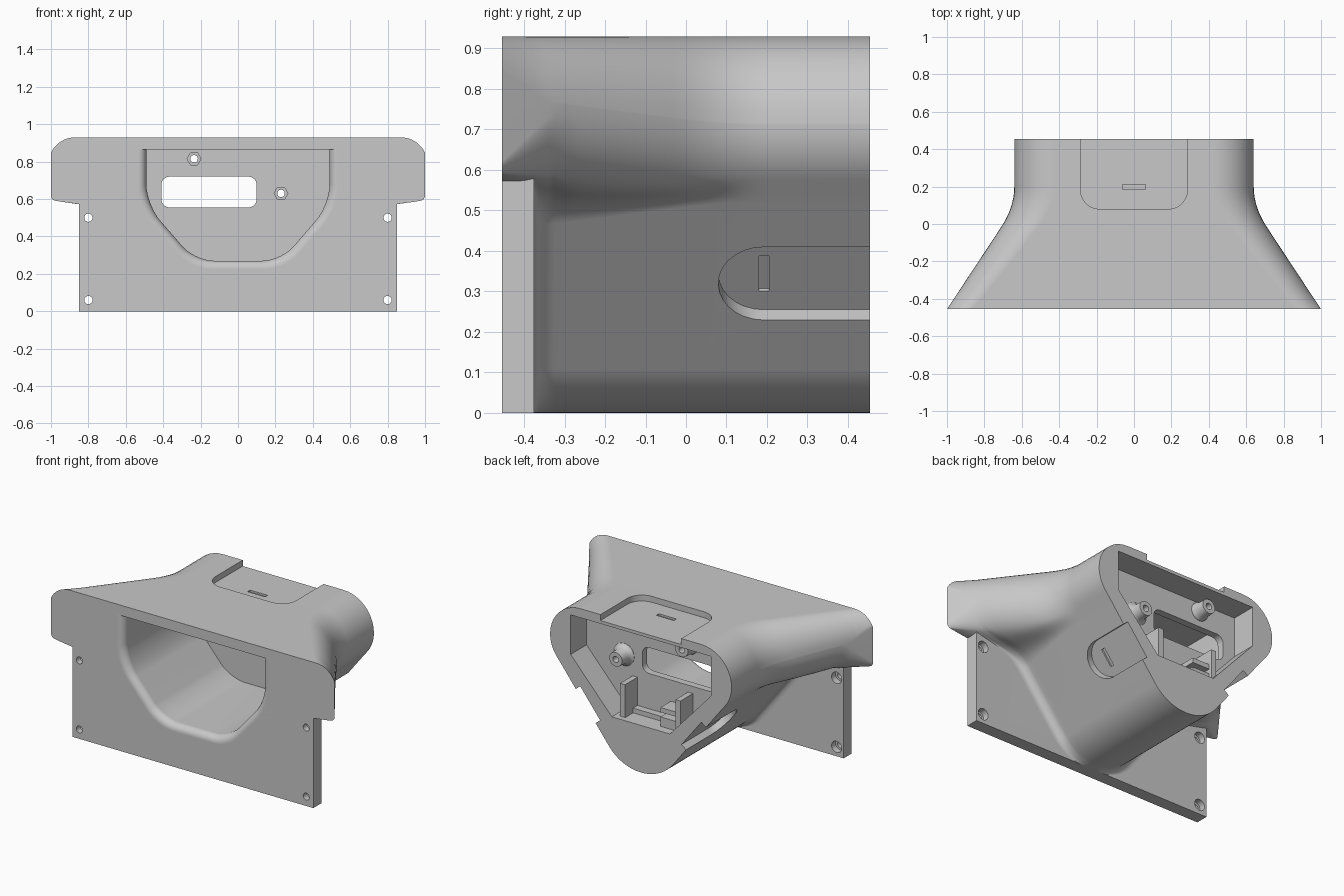
import bpy, bmesh
from math import sin, cos, pi, radians, sqrt
from mathutils import Vector

cube = bpy.data.objects.get("Cube")
if cube:
    bpy.data.objects.remove(cube, do_unlink=True)

grey = bpy.data.materials.new("plain_grey")
grey.use_nodes = True
grey.diffuse_color = (0.58, 0.58, 0.58, 1)
grey.node_tree.nodes["Principled BSDF"].inputs["Base Color"].default_value = (0.58, 0.58, 0.58, 1)


def loft(name, rings):
    """Closed solid through a list of equal-length point rings."""
    bm = bmesh.new()
    loops = [[bm.verts.new(p) for p in ring] for ring in rings]
    n = len(loops[0])
    for a, b in zip(loops, loops[1:]):
        for i in range(n):
            j = (i + 1) % n
            bm.faces.new((a[i], a[j], b[j], b[i]))
    bm.faces.new(loops[0])
    bm.faces.new(loops[-1][::-1])
    bmesh.ops.recalc_face_normals(bm, faces=bm.faces)
    mesh = bpy.data.meshes.new(name)
    bm.to_mesh(mesh)
    bm.free()
    mesh.materials.append(grey)
    obj = bpy.data.objects.new(name, mesh)
    bpy.context.collection.objects.link(obj)
    return obj


def combine(target, tool, operation):
    """Apply a boolean and drop the tool object."""
    mod = target.modifiers.new("join", 'BOOLEAN')
    mod.solver = 'EXACT'
    mod.operation = operation
    mod.object = tool
    dg = bpy.context.evaluated_depsgraph_get()
    mesh = bpy.data.meshes.new_from_object(target.evaluated_get(dg))
    target.modifiers.clear()
    target.data = mesh
    bpy.data.objects.remove(tool, do_unlink=True)


def mirrored(half):
    return half + [(-x, z) for x, z in reversed(half)]


def at_y(outline, y):
    return [(x, y, z) for x, z in outline]


def prism(name, outline, y0, y1):
    return loft(name, [at_y(outline, y0), at_y(outline, y1)])


def disc(cx, cz, r, n=24):
    return [(cx + r * cos(2 * pi * i / n), cz + r * sin(2 * pi * i / n)) for i in range(n)]


def rect(x0, x1, z0, z1):
    return [(x0, z0), (x1, z0), (x1, z1), (x0, z1)]


def bezier(a, b, c, d, steps):
    ts = [k / steps for k in range(steps + 1)]
    return [tuple(a * (1 - t)**3 + b * 3 * t * (1 - t)**2 + c * 3 * t * t * (1 - t) + d * t**3) for t in ts]


def rounded(points, radii):
    """Round polygon corners by a trim length per corner."""
    out = []
    for i, (p, r) in enumerate(zip(points, radii)):
        p = Vector(p)
        if r == 0:
            out.append(tuple(p))
            continue
        a = p + (Vector(points[i - 1]) - p).normalized() * r
        b = p + (Vector(points[(i + 1) % len(points)]) - p).normalized() * r
        out += bezier(a, a.lerp(p, 0.55), b.lerp(p, 0.55), b, 7)
    return out


def mix(a, b, t):
    return a + (b - a) * t


def arc(cx, cz, r, a0, a1, n):
    angles = [radians(mix(a0, a1, i / n)) for i in range(n + 1)]
    return [(cx + r * cos(a), cz + r * sin(a)) for a in angles]


def fillet(d, r):
    """Concave flare: r at d = 0, fading to nothing at d = r."""
    d = min(max(d, 0), r)
    return r - sqrt(r * r - (r - d) ** 2)


# Sloping flank of the body: tangent point, direction, outward normal
FLANK, ALONG, OUT = Vector((0.594, 0.583)), Vector((0.616, 0.788)), Vector((0.788, -0.616))
FRONT, PLATE, REAR = -0.455, -0.375, 0.455
LOBE, KEEL = 0.215, 0.284


def on_flank(z):
    return FLANK + ALONG * ((z - FLANK.y) / ALONG.y)


def body_section(y):
    d = max(0.2 - y, 0)
    w = 0.64 + 0.66 * (d * d / 0.44 if d < 0.22 else d - 0.11)
    t = (w - 0.64) / 0.36
    spread = Vector((fillet(y - PLATE, 0.05) / OUT.x, 0))
    # upper edge of the wing, cut short at the front
    top_r, top_end = mix(LOBE, 0.145, t), 26 * max(0, (t - 0.8) / 0.2)
    pts = arc(w - top_r * cos(radians(top_end)), 0.93 - top_r, top_r, 90, top_end, 10)
    # lower edge, sharp at the front and soon fully round
    low_r = mix(0.03, LOBE, min(1, (y - FRONT) / 0.16))
    low_z = min(mix(0.5, 0.59, t) + low_r, pts[-1][1])
    low_end = mix(-38, -80, t)
    pts += arc(w - low_r, low_z, low_r, -1, low_end, 10)
    # soft blend from the wing underside to the flank
    start, end = Vector(pts[-1]), on_flank(mix(0.52, 0.45, t)) + spread
    reach = (start - end).length * 0.35
    leave = Vector((sin(radians(low_end)), -cos(radians(low_end))))
    pts += bezier(start, start + leave * reach, end + ALONG * reach, end, 9)[1:]
    pts += arc(spread.x + 0.002, KEEL, KEEL, -38, -90, 12)
    return at_y(mirrored(pts), y)


# Flared body and front plate
stations = [FRONT, -0.435, -0.415, -0.395, PLATE, -0.371, -0.365, -0.355, -0.34, -0.325]
stations += [-0.325 + 0.525 * i / 18 for i in range(1, 19)] + [REAR]
body = loft("housing_body", [body_section(y) for y in stations])
combine(body, prism("front_plate", rect(-0.85, 0.85, 0, 0.6), FRONT, PLATE), 'UNION')


# Front opening with a flared rim
def opening(e):
    half = [(0.49 + e, 0.865), (0.49 + e, 0.57 - 0.37 * e), (0.23 + 0.456 * e, 0.27 - e)]
    return rounded(mirrored(half), [0, 0.11, 0.1, 0.1, 0.11, 0])


RIM = 0.045
rings = [at_y(opening(RIM), -0.6)]
rings += [at_y(opening(fillet(RIM * k, RIM)), FRONT + RIM * k) for k in (0, 0.05, 0.15, 0.3, 0.5, 0.75, 1)]
rings.append(at_y(opening(0), 0.25))
combine(body, loft("front_cavity", rings), 'DIFFERENCE')

# Rear pocket and the window in the inner wall
pocket = mirrored([(0.495, 0.872), (0.495, 0.62), (0.205, 0.3)])
combine(body, prism("rear_pocket", pocket, 0.295, 0.6), 'DIFFERENCE')
window = rounded(rect(-0.41, 0.1, 0.555, 0.72), [0.045] * 4)
combine(body, prism("window", window, 0.1, 0.4), 'DIFFERENCE')

# Screw bosses with hexagonal nut seats
for x, z in ((-0.235, 0.815), (0.23, 0.63)):
    shape = ((0.28, 0.075), (0.297, 0.072), (0.305, 0.06), (0.325, 0.048), (0.38, 0.045))
    combine(body, loft("boss", [at_y(disc(x, z, min(r, 0.872 - z)), y) for y, r in shape]), 'UNION')
    combine(body, prism("screw_hole", disc(x, z, 0.02), 0.1, 0.5), 'DIFFERENCE')
    combine(body, prism("nut_seat", disc(x, z, 0.037, 6), 0.1, 0.28), 'DIFFERENCE')

# Plate screw holes, counterbored from behind
for x in (-0.8, 0.8):
    for z in (0.06, 0.5):
        combine(body, prism("plate_hole", disc(x, z, 0.022), -0.6, -0.3), 'DIFFERENCE')
        combine(body, prism("counterbore", disc(x, z, 0.036), -0.415, -0.34), 'DIFFERENCE')

# Finger recesses with a small slot: one on top, one on each flank
top_recess = rounded(rect(-0.285, 0.285, 0.08, 0.7), [0.1] * 4)
top_slot = rect(-0.062, 0.062, 0.185, 0.21)
for outline, floor in ((top_recess, 0.892), (top_slot, 0.88)):
    cutter = loft("top_recess", [[(u, y, z) for u, y in outline] for z in (floor, 1.1)])
    combine(body, cutter, 'DIFFERENCE')

side_recess = rounded(rect(-0.114, 0.114, 0.08, 0.7), [0.112] * 4)
side_slot = rect(-0.055, 0.055, 0.18, 0.205)
middle = on_flank(0.32)
for side in (-1, 1):
    for outline, depth in ((side_recess, 0.04), (side_slot, 0.05)):
        rings = []
        for d in (-depth, 0.1):
            flat = [(middle + ALONG * u + OUT * d, y) for u, y in outline]
            rings.append([(side * p.x, y, p.y) for p, y in flat])
        combine(body, loft("side_recess", rings), 'DIFFERENCE')

# Holder for a small board inside the rear pocket
holder = {
    "holder_left_wall": (rect(0.135, 0.17, 0.29, 0.51), 0.285, 0.42),
    "holder_right_wall": (rect(-0.255, -0.22, 0.29, 0.51), 0.285, 0.42),
    "holder_base": (rect(-0.22, 0.135, 0.29, 0.33), 0.285, 0.34),
    "holder_step": (rect(-0.22, -0.1, 0.29, 0.36), 0.285, 0.4),
    "holder_clip": (rect(-0.22, -0.1, 0.39, 0.42), 0.285, 0.4),
}
parts = [body] + [prism(name, *spec) for name, spec in holder.items()]

# Smooth curved faces, keep hard edges and flat planes
for part in parts:
    part.data.shade_smooth()
    part.data.set_sharp_from_angle(angle=radians(30))
    part.modifiers.new("flat_planes", 'WEIGHTED_NORMAL').keep_sharp = True
